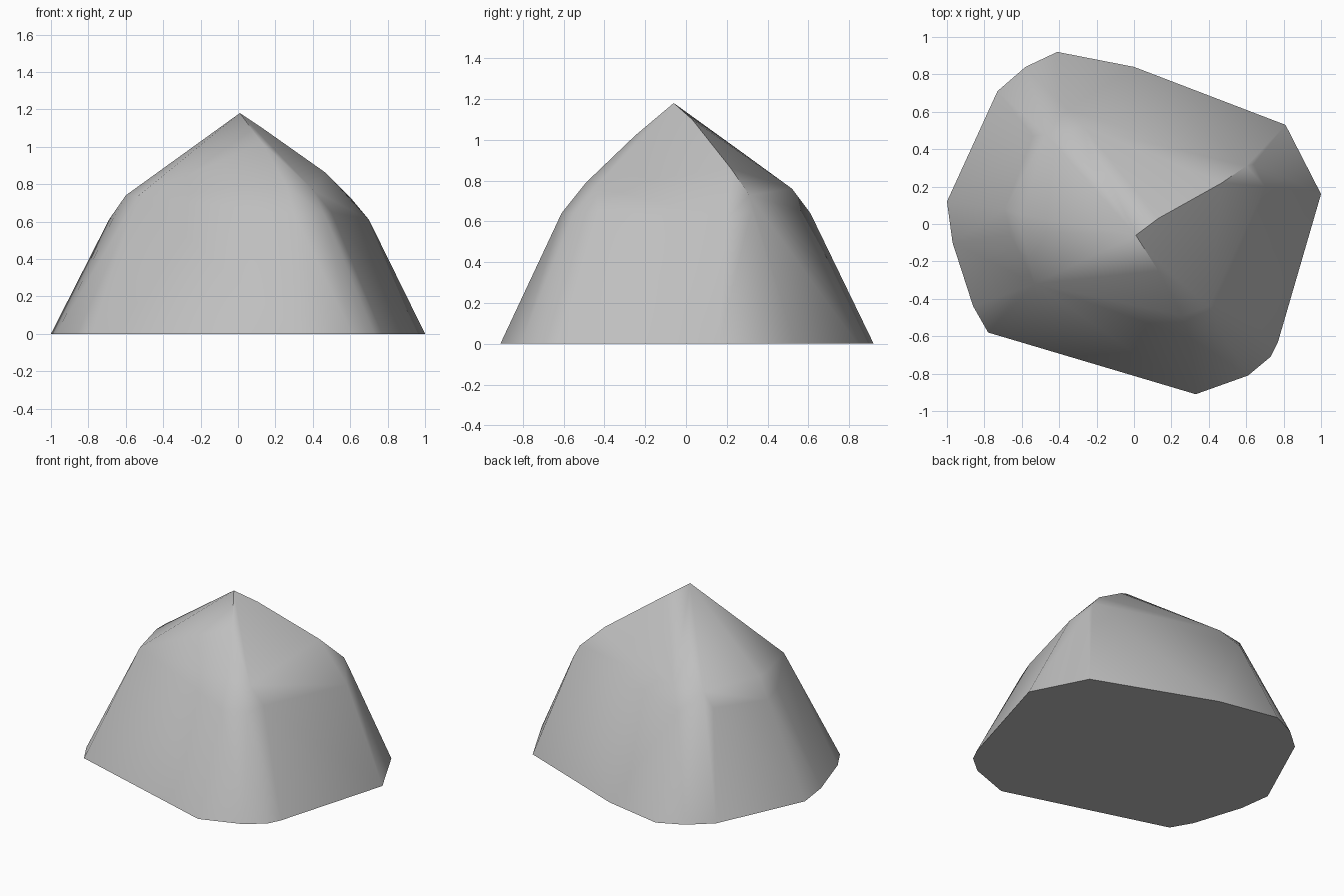
import bpy
import bmesh
import math

cube = bpy.data.objects.get("Cube")
if cube:
    bpy.data.objects.remove(cube, do_unlink=True)

# Plain grey stone
stone = bpy.data.materials.new("stone grey")
stone.use_nodes = True
grey = (0.52, 0.52, 0.52, 1)
stone.diffuse_color = grey
stone.node_tree.nodes["Principled BSDF"].inputs["Base Color"].default_value = grey

# Ground outline, counter-clockwise from the front corner
outline = [(.33, -.91), (.61, -.81), (.73, -.71), (.77, -.63), (1, .16),
           (.81, .53), (0, .84), (-.41, .92), (-.58, .84), (-.73, .71),
           (-1, .12), (-.97, -.1), (-.86, -.44), (-.78, -.58)]

# Chipped corners where the steep sides end
sides = [(.30, -.61, .64), (.46, -.55, .64), (.50, -.43, .65), (.70, .20, .61),
         (.64, .32, .65), (-.36, .61, .64), (-.47, .55, .64), (-.54, .47, .66),
         (-.69, .08, .61), (-.66, -.06, .63), (-.57, -.35, .62)]

# Shoulder, ridges and peak
crown = [(.26, -.49, .79), (.40, -.44, .77), (.60, .31, .73), (.47, .22, .86),
         (-.27, .52, .76), (-.47, .48, .76), (-.60, .05, .74), (-.60, -.04, .74),
         (-.53, -.32, .74), (.13, -.25, 1.02), (.13, .03, 1.10),
         (-.23, .30, .92), (.01, -.06, 1.18)]

# Wrap the corner points in one faceted boulder
bm = bmesh.new()
points = [(x, y, 0) for x, y in outline] + sides + crown
for p in points:
    bm.verts.new(p)
bmesh.ops.convex_hull(bm, input=bm.verts[:])
bmesh.ops.delete(bm, geom=[v for v in bm.verts if not v.link_faces], context="VERTS")
bmesh.ops.dissolve_limit(bm, angle_limit=math.radians(2),
                         verts=bm.verts[:], edges=bm.edges[:])
bmesh.ops.recalc_face_normals(bm, faces=bm.faces[:])

mesh = bpy.data.meshes.new("boulder")
bm.to_mesh(mesh)
bm.free()
mesh.materials.append(stone)
boulder = bpy.data.objects.new("boulder", mesh)
bpy.context.collection.objects.link(boulder)

# Soft chips with a crisp rim and ridges
bpy.ops.object.select_all(action="DESELECT")
boulder.select_set(True)
bpy.context.view_layer.objects.active = boulder
bpy.ops.object.shade_smooth_by_angle(angle=math.radians(45))
